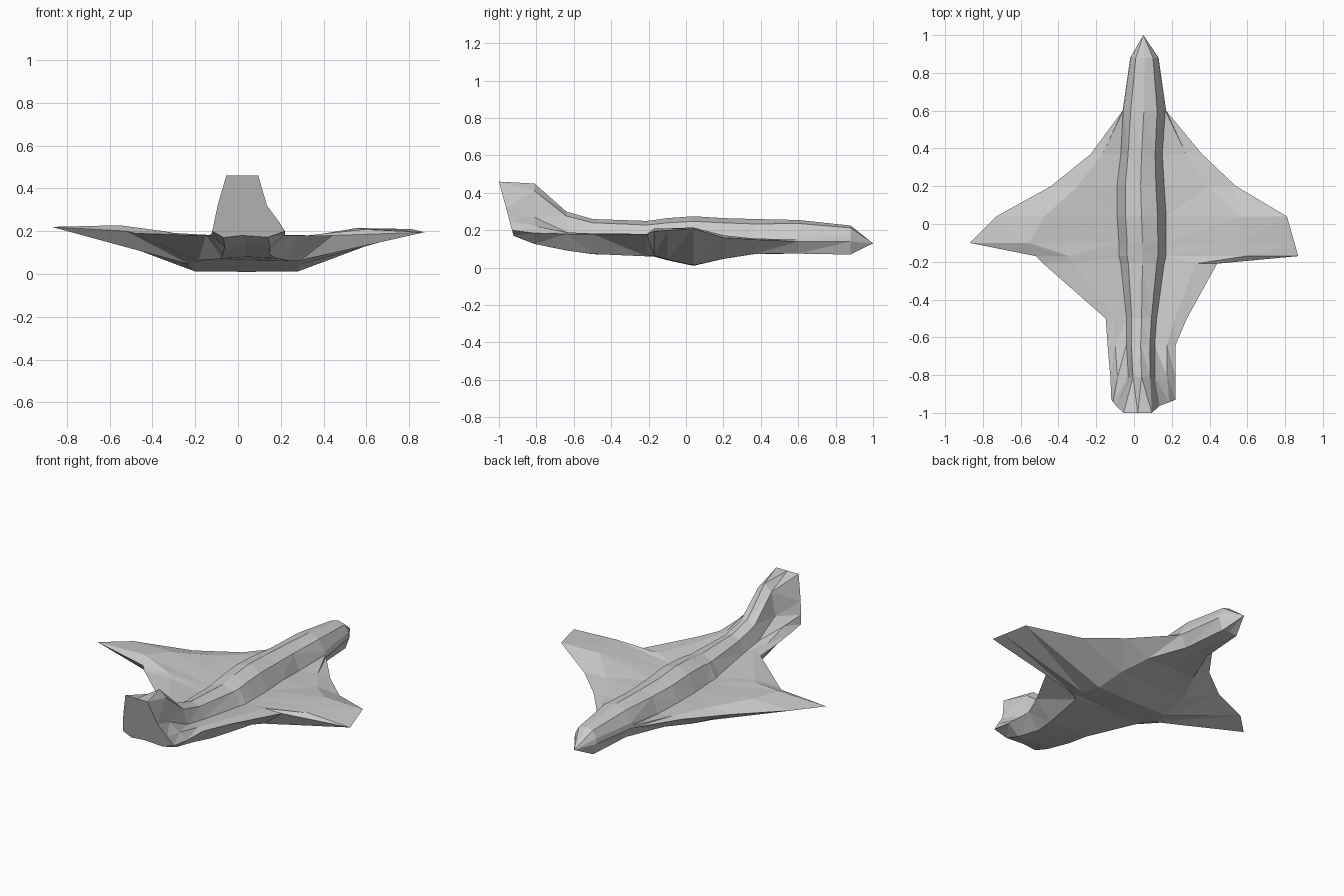
import bpy, bmesh

if "Cube" in bpy.data.objects:
    bpy.data.objects.remove(bpy.data.objects["Cube"])

# Blended aircraft hull, lofted nose to tail. Each station:
# y, left edge x,z, right edge x,z, spine left x, spine right x, spine root z, top z, belly z
STATIONS = [
    (0.88, -.02, .14, .13, .14, -.015, .125, .17, .225, .070),
    (0.60, -.06, .14, .17, .14, -.055, .160, .17, .255, .075),
    (0.37, -.23, .15, .36, .15, -.070, .150, .14, .260, .070),
    (0.20, -.44, .17, .54, .16, -.090, .160, .15, .265, .040),
    (0.04, -.73, .21, .81, .21, -.090, .170, .15, .275, .000),
    (-.10, -.87, .22, .85, .20, -.080, .170, .15, .265, .030),
    (-.17, -.52, .20, .87, .195, -.08, .170, .15, .255, .050),
    (-.21, -.48, .19, .44, .18, -.070, .160, .15, .250, .055),
    (-.50, -.15, .18, .28, .18, -.040, .120, .17, .260, .070),
    (-.64, -.14, .18, .22, .18, -.040, .110, .19, .300, .090),
    (-.81, -.125, .185, .22, .185, -.03, .110, .27, .450, .125),
    (-.93, -.12, .20, .22, .20, -.095, .135, .32, .460, .170),
]


def half_section(xe, ze, xf, xc, root, top, belly, square):
    """Points from the shoulder out over the wing edge and back under the belly."""
    span = abs(xe - xf)
    frac = max(.3, .7 - .5 * abs(xe - xc))
    shoulder_z = top if square else root + .78 * (top - root)
    return [
        (xc + .65 * (xf - xc), shoulder_z),
        (xf, root),
        (xf + .6 * (xe - xf), root + .6 * (ze - root) + .045 * span),
        (xe, ze),
        (xc + frac * (xe - xc), belly + .02 * span),
    ]


bm = bmesh.new()
rings = []
for i, (y, xl, zl, xr, zr, fl, fr, root, top, belly) in enumerate(STATIONS):
    last = i == len(STATIONS) - 1
    xc = (fl + fr) / 2
    right = half_section(xr, zr, fr, xc, root, top, belly, last)
    left = half_section(xl, zl, fl, xc, root, top, belly, last)
    profile = [(xc, top)] + right + [(xc, belly + .01)] + left[::-1]
    # the tail end leans back towards its top
    rings.append([bm.verts.new((x, y - (.27 * (z - .2) if last else 0), z))
                  for x, z in profile])

# Skin between stations
for a, b in zip(rings, rings[1:]):
    for j in range(len(a)):
        k = (j + 1) % len(a)
        bm.faces.new((a[j], a[k], b[k], b[j]))

# Pointed nose and closed tail end
tip = bm.verts.new((.05, 1, .13))
first = rings[0]
for j in range(len(first)):
    bm.faces.new((tip, first[(j + 1) % len(first)], first[j]))
bm.faces.new(rings[-1])

bmesh.ops.triangulate(bm, faces=bm.faces[:])
bmesh.ops.recalc_face_normals(bm, faces=bm.faces[:])
mesh = bpy.data.meshes.new("aircraft_hull")
bm.to_mesh(mesh)
bm.free()
hull = bpy.data.objects.new("aircraft_hull", mesh)
bpy.context.collection.objects.link(hull)
